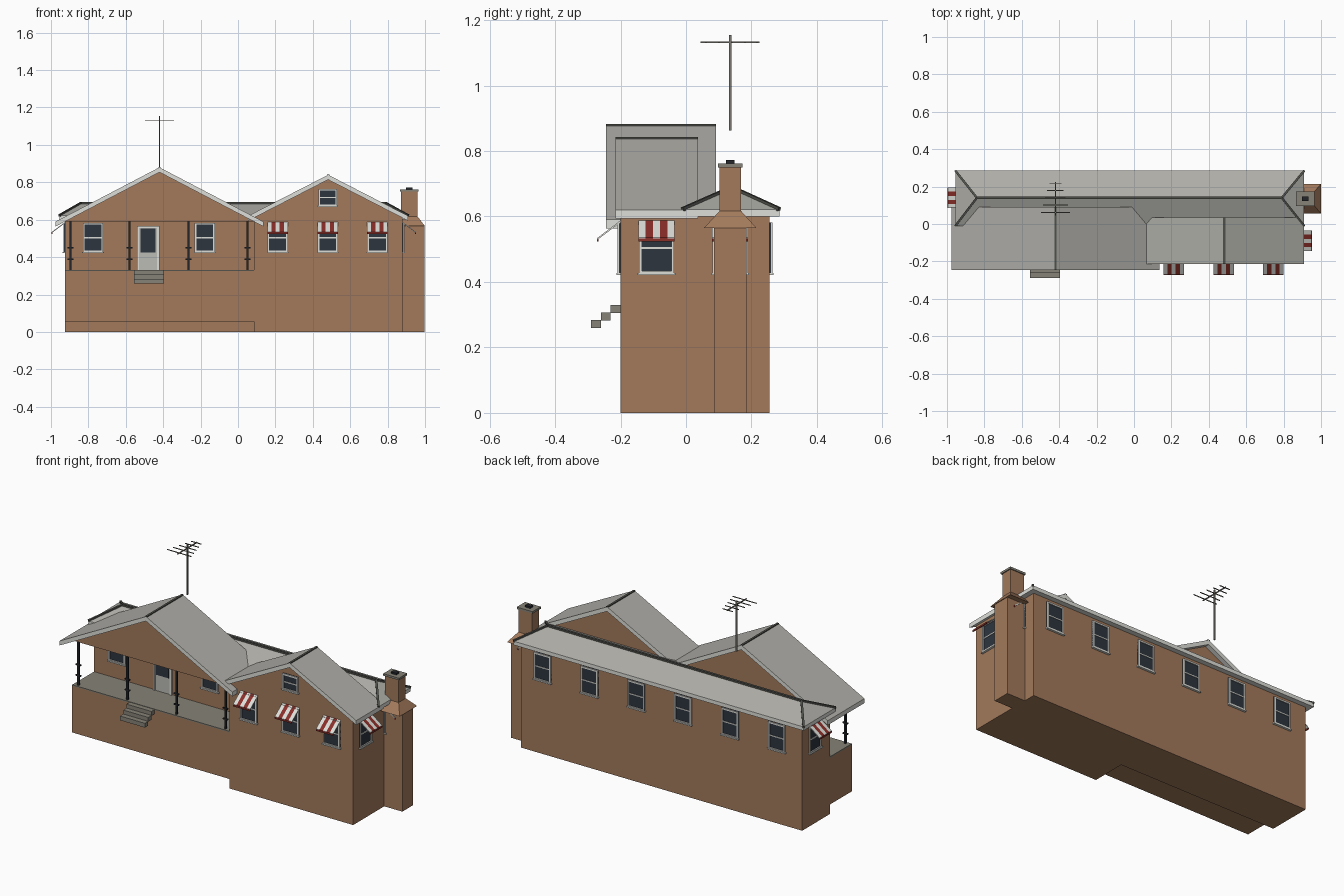
import bpy, bmesh
from math import radians
from mathutils import Matrix, Vector

if "Cube" in bpy.data.objects:
    bpy.data.objects.remove(bpy.data.objects["Cube"])


def material(name, *rgb):
    lin = [(c / 255 / 12.92 if c < 11 else ((c / 255 + 0.055) / 1.055) ** 2.4) for c in rgb]
    m = bpy.data.materials.new(name)
    m.use_nodes = True
    m.diffuse_color = (*lin, 1)
    m.node_tree.nodes["Principled BSDF"].inputs["Base Color"].default_value = (*lin, 1)
    return m


brick = material("brown_brick", 163, 122, 92)
shingle = material("grey_shingle", 174, 173, 167)
trim = material("white_trim", 222, 222, 218)
concrete = material("concrete", 134, 130, 119)
glass = material("dark_glass", 44, 53, 62)
red = material("awning_red", 138, 46, 40)
ridge_dark = material("ridge_grey", 78, 78, 74)
iron = material("black_iron", 34, 37, 41)
metal = material("antenna_metal", 122, 119, 112)
door_grey = material("door_grey", 188, 188, 182)


def finish(name, bm, mats, rule=None, matrix=None):
    bmesh.ops.recalc_face_normals(bm, faces=bm.faces)
    bm.normal_update()
    if rule:
        for f in bm.faces:
            f.material_index = rule(f)
    me = bpy.data.meshes.new(name)
    bm.to_mesh(me)
    bm.free()
    for m in mats:
        me.materials.append(m)
    ob = bpy.data.objects.new(name, me)
    bpy.context.collection.objects.link(ob)
    if matrix:
        ob.matrix_world = matrix
    return ob


def boxes(name, mat, *spans, matrix=None):
    """One object from boxes given as (x0, x1, y0, y1, z0, z1)."""
    bm = bmesh.new()
    for x0, x1, y0, y1, z0, z1 in spans:
        place = Matrix.Translation(((x0 + x1) / 2, (y0 + y1) / 2, (z0 + z1) / 2))
        size = Matrix.Diagonal((x1 - x0, y1 - y0, z1 - z0, 1))
        bmesh.ops.create_cube(bm, size=1, matrix=place @ size)
    return finish(name, bm, [mat], matrix=matrix)


def prism(name, points, offset, mats, rule=None):
    """Extrude a closed outline of 3D points by an offset."""
    bm = bmesh.new()
    face = bm.faces.new([bm.verts.new(p) for p in points])
    new = bmesh.ops.extrude_face_region(bm, geom=[face], use_keep_orig=True)["geom"]
    bmesh.ops.translate(bm, vec=offset, verts=[v for v in new if isinstance(v, bmesh.types.BMVert)])
    return finish(name, bm, mats, rule)


def rod(name, a, b, width, mat):
    """Square bar between two points."""
    a, b = Vector(a), Vector(b)
    bm = bmesh.new()
    bmesh.ops.create_cube(bm, size=1, matrix=Matrix.Diagonal((width, width, (b - a).length, 1)))
    turn = (b - a).to_track_quat('Z', 'Y').to_matrix().to_4x4()
    return finish(name, bm, [mat], matrix=Matrix.Translation((a + b) / 2) @ turn)


def top_is_first(f):
    return 0 if f.normal.z > 0.3 else 1


# Foundation, walls and porch
plan = [(-.925, .255), (-.925, 0), (.085, 0), (.085, -.2), (.88, -.2), (.88, .255)]
prism("foundation", [(x, y, 0) for x, y in plan], (0, 0, .33), [brick])
prism("house_walls", [(x, y, .33) for x, y in plan], (0, 0, .28), [brick])
boxes("porch_base", brick, (-.925, .085, -.2, 0, .055, .325))
boxes("porch_floor", concrete, (-.925, .085, -.2, 0, .325, .332))
boxes("porch_steps", concrete, *[(-.555, -.395, -.23 - .03 * i, -.2 - .03 * i,
                                  .305 - .023 * i, .33 - .023 * i) for i in range(3)])
for i in range(4):
    x = -.895 + .315 * i
    spans = [(x - .005, x + .005, -.19, -.18, .33, .6)]
    spans += [(x - .016, x + .016, -.19, -.18, z, z + .007) for z in (.385, .447)]
    boxes("porch_post", iron, *spans)


# Gabled roofs with brick gable ends
def gable(name, cx, half, wall_half, peak, eave, y0, y1, w0, w1):
    t, slope = .026, (peak - eave) / half
    outline = [(cx - half, y0, eave), (cx, y0, peak), (cx + half, y0, eave),
               (cx + half, y0, eave - t), (cx, y0, peak - t), (cx - half, y0, eave - t)]
    prism(name + "_roof", outline, (0, y1 - y0, 0), [shingle, trim], top_is_first)
    low = peak - t - slope * wall_half
    tri = [(cx - wall_half, w0, low), (cx, w0, peak - t), (cx + wall_half, w0, low)]
    prism(name + "_wall", tri, (0, w1 - w0, 0), [brick])
    rod(name + "_ridge_cap", (cx, y0, peak - .004), (cx, y1, peak - .004), .012, ridge_dark)


gable("porch_gable", -.42, .555, .505, .88, .59, -.245, .092, -.2, .065)
gable("wing_gable", .482, .428, .398, .84, .62, -.215, .036, -.2, .012)

# Hipped main roof with ridge caps
x0, x1, y0, y1, eave = -.955, .91, -.01, .285, .622
corners = [(x0, y0, eave), (x1, y0, eave), (x1, y1, eave), (x0, y1, eave)]
ends = [(-.84, .14, .688), (.79, .14, .688)]
bm = bmesh.new()
a, b, c, d, e, f = [bm.verts.new(p) for p in corners + ends]
for loop in ((a, b, f, e), (b, c, f), (c, d, e, f), (d, a, e), (a, d, c, b)):
    bm.faces.new(loop)
finish("main_roof", bm, [shingle, trim], lambda f: 0 if f.normal.z > 0 else 1)
boxes("main_fascia", trim, (x0, x1, y0, y1, .6, eave))
rod("main_ridge_cap", *ends, .014, ridge_dark)
for corner, end in zip(corners, (ends[0], ends[1], ends[1], ends[0])):
    rod("hip_cap", corner, end, .012, ridge_dark)

# Chimney
boxes("chimney_shaft", brick, (.875, .996, .085, .185, 0, .567))
bm = bmesh.new()
lower = [bm.verts.new((x, y, .565)) for x, y in ((.87, .055), (1, .055), (1, .215), (.87, .215))]
upper = [bm.verts.new((x, y, .617)) for x, y in ((.87, .103), (.96, .103), (.96, .168), (.87, .168))]
bm.faces.new(lower)
bm.faces.new(upper)
for i in range(4):
    j = (i + 1) % 4
    bm.faces.new((lower[i], lower[j], upper[j], upper[i]))
finish("chimney_shoulder", bm, [brick])
boxes("chimney_stack", brick, (.872, .96, .103, .168, .6, .75))
boxes("chimney_cap", concrete, (.865, .966, .097, .173, .75, .762))
boxes("chimney_flue", iron, (.897, .932, .122, .148, .76, .772))


# Windows and awnings, made facing -y and turned to their wall
def wall_matrix(x, y, turn):
    return Matrix.Translation((x, y, 0)) @ Matrix.Rotation(radians(turn), 4, 'Z')


def window(x, y, turn=0, z0=.425, z1=.582, w=.054):
    m = wall_matrix(x, y, turn)
    mid, t = (z0 + z1) / 2, .009
    boxes("window_pane", glass, (-w, w, -.004, 0, z0, z1), matrix=m)
    boxes("window_frame", trim,
          (-w, -w + t, -.009, 0, z0, z1), (w - t, w, -.009, 0, z0, z1),
          (-w, w, -.009, 0, z1 - t, z1), (-w, w, -.009, 0, z0, z0 + t),
          (-w, w, -.007, 0, mid - .003, mid + .003),
          (-w - .004, w + .004, -.013, 0, z0 - .004, z0 + .003), matrix=m)


def awning(x, y, turn=0, w=.055):
    m = wall_matrix(x, y, turn)
    step = 2 * w / 5
    for i in range(5):
        u = -w + step * i
        outline = [(u, 0, .588), (u, -.07, .535), (u, -.07, .529), (u, 0, .582)]
        strip = prism("awning_stripe", outline, (step, 0, 0), [red if i % 2 else trim])
        strip.matrix_world = m
    boxes("awning_valance", red, (-w, w, -.072, -.067, .524, .533), matrix=m)


for x in (-.775, -.178):
    window(x, 0)
for x in (.212, .48, .745):
    window(x, -.2)
    awning(x, -.2)
window(.48, -.2, z0=.672, z1=.765, w=.05)
for x, y, turn in ((.88, -.09, 90), (.88, .135, 90), (-.925, .14, -90)):
    window(x, y, turn)
    awning(x, y, turn)
for i in range(6):
    window(.74 - .301 * i, .255, 180)

# Front door
m = wall_matrix(-.48, 0, 0)
boxes("door_frame", trim, (-.06, -.048, -.01, 0, .332, .567), (.048, .06, -.01, 0, .332, .567),
      (-.06, .06, -.01, 0, .555, .567), matrix=m)
boxes("door_panel", door_grey, (-.048, .048, -.005, 0, .332, .555), matrix=m)
boxes("door_pane", glass, (-.04, .04, -.008, 0, .425, .552), matrix=m)

# Roof antenna
rod("antenna_mast", (-.42, .135, .862), (-.42, .135, 1.155), .007, metal)
rod("antenna_boom", (-.42, .045, 1.132), (-.42, .225, 1.132), .005, metal)
for i in range(5):
    y, half = .062 + .039 * i, .077 - .011 * i
    rod("antenna_element", (-.42 - half, y, 1.132), (-.42 + half, y, 1.132), .004, metal)
